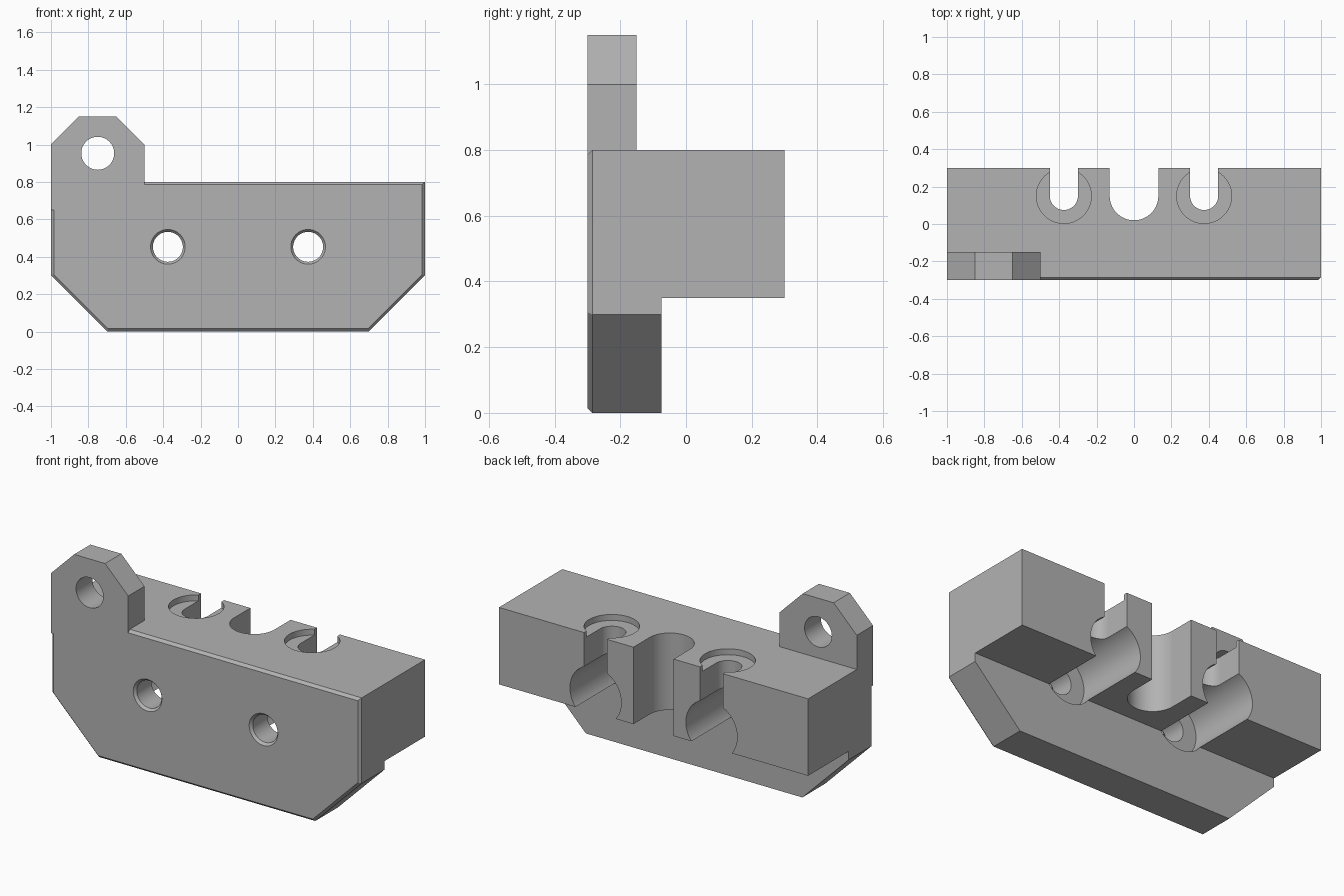
import bpy
import bmesh
from math import pi
from mathutils import Matrix, Vector

if "Cube" in bpy.data.objects:
    bpy.data.objects.remove(bpy.data.objects["Cube"])

grey = bpy.data.materials.new("plain grey")
grey.use_nodes = True
colour = (0.45, 0.45, 0.45, 1)
grey.diffuse_color = colour
grey.node_tree.nodes["Principled BSDF"].inputs["Base Color"].default_value = colour


def finish(name, bm):
    bmesh.ops.recalc_face_normals(bm, faces=bm.faces[:])
    mesh = bpy.data.meshes.new(name)
    bm.to_mesh(mesh)
    bm.free()
    mesh.materials.append(grey)
    obj = bpy.data.objects.new(name, mesh)
    bpy.context.collection.objects.link(obj)
    return obj


def loft(name, front, y0, back, y1):
    """Solid between two matching xz outlines."""
    bm = bmesh.new()
    a = [bm.verts.new((x, y0, z)) for x, z in front]
    b = [bm.verts.new((x, y1, z)) for x, z in back]
    bm.faces.new(a)
    bm.faces.new(b[::-1])
    for i in range(len(a)):
        j = (i + 1) % len(a)
        bm.faces.new((a[i], b[i], b[j], a[j]))
    return finish(name, bm)


def box(name, x0, x1, y0, y1, z0, z1):
    outline = [(x0, z0), (x1, z0), (x1, z1), (x0, z1)]
    return loft(name, outline, y0, outline, y1)


def cylinder(name, start, end, r0, r1=None):
    """Cylinder or cone from start to end."""
    start, end = Vector(start), Vector(end)
    axis = end - start
    turn = axis.to_track_quat('Z', 'Y').to_matrix().to_4x4()
    bm = bmesh.new()
    bmesh.ops.create_cone(bm, cap_ends=True, segments=64, radius1=r0,
                          radius2=r0 if r1 is None else r1, depth=axis.length,
                          matrix=Matrix.Translation((start + end) / 2) @ turn)
    return finish(name, bm)


def combine(target, other, operation):
    mod = target.modifiers.new(other.name, 'BOOLEAN')
    mod.operation = operation
    mod.solver = 'EXACT'
    mod.object = other
    bpy.context.view_layer.objects.active = target
    bpy.ops.object.modifier_apply(modifier=mod.name)
    bpy.data.objects.remove(other)


def mirrored(right_half):
    return right_half + [(-x, z) for x, z in reversed(right_half)]


# Front plate with slanted lower corners and a fine chamfer round its face
outer = mirrored([(0.7, 0), (1, 0.3), (1, 0.8)])
inner = mirrored([(0.694, 0.015), (0.985, 0.306), (0.985, 0.785)])
body = loft("mount_body", inner, -0.3, outer, -0.285)
combine(body, loft("plate", outer, -0.285, outer, -0.075), 'UNION')

# Thick rear block
combine(body, box("rear_block", -1, 1, -0.2, 0.3, 0.35, 0.8), 'UNION')

# Hanging tab, flush with the plate face
tab = [(-1, 0.65), (-0.5, 0.65), (-0.5, 1), (-0.65, 1.15), (-0.85, 1.15), (-1, 1)]
combine(body, loft("tab", tab, -0.3, tab, -0.15), 'UNION')
combine(body, cylinder("tab_hole", (-0.75, -0.4, 0.953), (-0.75, 0, 0.953), 0.088), 'DIFFERENCE')


def slot(name, x, radius, z0):
    combine(body, cylinder(name + "_end", (x, 0.15, z0), (x, 0.15, 0.9), radius), 'DIFFERENCE')
    combine(body, box(name, x - radius, x + radius, 0.15, 0.4, z0, 0.9), 'DIFFERENCE')


# Central open slot
slot("centre_slot", 0, 0.13, 0.3)

# Paired bolt bores, screw holes, side slots and shallow round recesses
for x in (-0.375, 0.375):
    z = 0.453
    combine(body, cylinder("bore", (x, -0.15, z), (x, 0.4, z), 0.166), 'DIFFERENCE')
    combine(body, cylinder("screw_hole", (x, -0.4, z), (x, 0, z), 0.08), 'DIFFERENCE')
    combine(body, cylinder("countersink", (x, -0.305, z), (x, -0.285, z), 0.097, 0.08), 'DIFFERENCE')
    slot("side_slot", x, 0.075, z)
    combine(body, cylinder("recess", (x, 0.15, 0.765), (x, 0.15, 0.9), 0.147), 'DIFFERENCE')

# Smooth the round walls and keep the edges crisp
bpy.ops.object.select_all(action='DESELECT')
body.select_set(True)
bpy.context.view_layer.objects.active = body
bpy.ops.object.shade_smooth_by_angle(angle=pi / 6)
